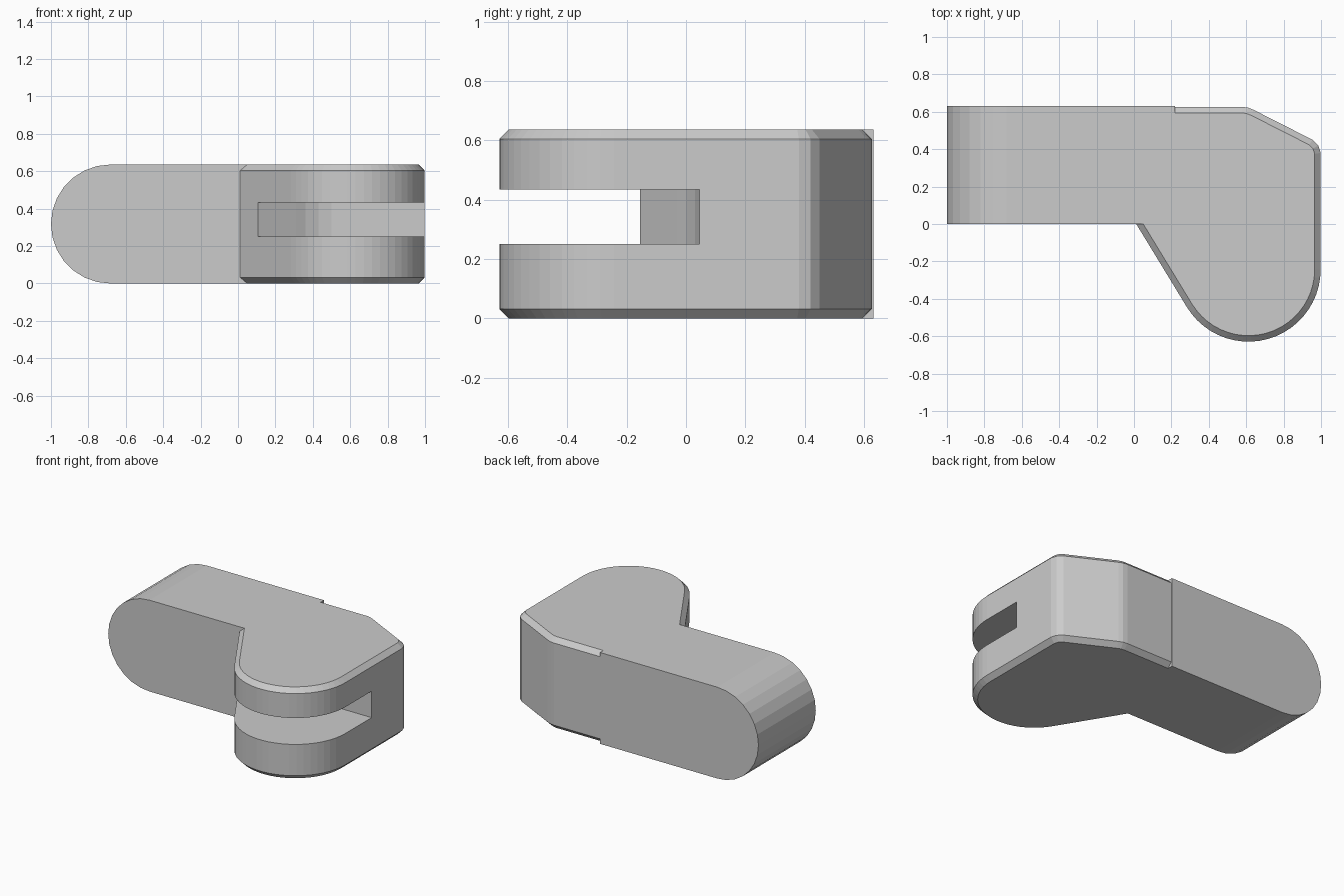
import bpy, bmesh
from math import sin, cos, radians

if "Cube" in bpy.data.objects:
    bpy.data.objects.remove(bpy.data.objects["Cube"])

H = 0.636          # overall height
Y_BACK = 0.631     # rear face of the arm


def prism(name, points, offset, chamfer=0.0):
    """Extrude a closed 3D profile by offset, optionally chamfering the cap rims."""
    bm = bmesh.new()
    face = bm.faces.new([bm.verts.new(p) for p in points])
    ext = bmesh.ops.extrude_face_region(bm, geom=[face], use_keep_orig=True)
    bmesh.ops.translate(bm, vec=offset,
                        verts=[v for v in ext["geom"] if isinstance(v, bmesh.types.BMVert)])
    bmesh.ops.recalc_face_normals(bm, faces=bm.faces[:])
    if chamfer:
        rims = [e for e in bm.edges if abs(e.verts[0].co.z - e.verts[1].co.z) < 1e-5]
        bmesh.ops.bevel(bm, geom=rims, offset=chamfer, segments=1,
                        affect='EDGES', profile=0.5)
    mesh = bpy.data.meshes.new(name)
    bm.to_mesh(mesh)
    bm.free()
    obj = bpy.data.objects.new(name, mesh)
    bpy.context.collection.objects.link(obj)
    return obj


def arc(cx, cy, r, a0, a1, n):
    return [(cx + r * cos(radians(a0 + (a1 - a0) * i / n)),
             cy + r * sin(radians(a0 + (a1 - a0) * i / n))) for i in range(n + 1)]


# Arm: bar with a half-round end, extruded from front to back
side = [(0.22, 0), (0.22, H)] + arc(-0.682, H / 2, H / 2, 90, 270, 14)
prism("arm", [(x, 0, z) for x, z in side], (0, Y_BACK, 0))

# Head: rounded lobe with angled rear corner and chamfered rims
outline = arc(0.612, -0.243, 0.386, 211.5, 360, 22)
outline += [(0.998, 0.38), (0.985, 0.42), (0.955, 0.45),
            (0.64, 0.61), (0.61, 0.622), (0.58, 0.626), (0.1, 0.626),
            (-0.05, 0.5), (-0.05, 0.1), (0.012, 0.0)]
head = prism("head", [(x, y, 0) for x, y in outline], (0, 0, H), 0.032)

# Slot: horizontal cut through the lobe
cut = [(1.2, 0.045), (0.5, 0.045), (0.43, 0.03), (0.36, 0.0), (0.31, -0.032),
       (0.105, -0.155), (-0.15, -0.308), (-0.15, -0.8), (1.2, -0.8)]
cutter = prism("slot_cutter", [(x, y, 0.25) for x, y in cut], (0, 0, 0.184))
cutter.hide_render = True
cutter.hide_set(True)
mod = head.modifiers.new("slot", 'BOOLEAN')
mod.operation = 'DIFFERENCE'
mod.solver = 'EXACT'
mod.object = cutter
